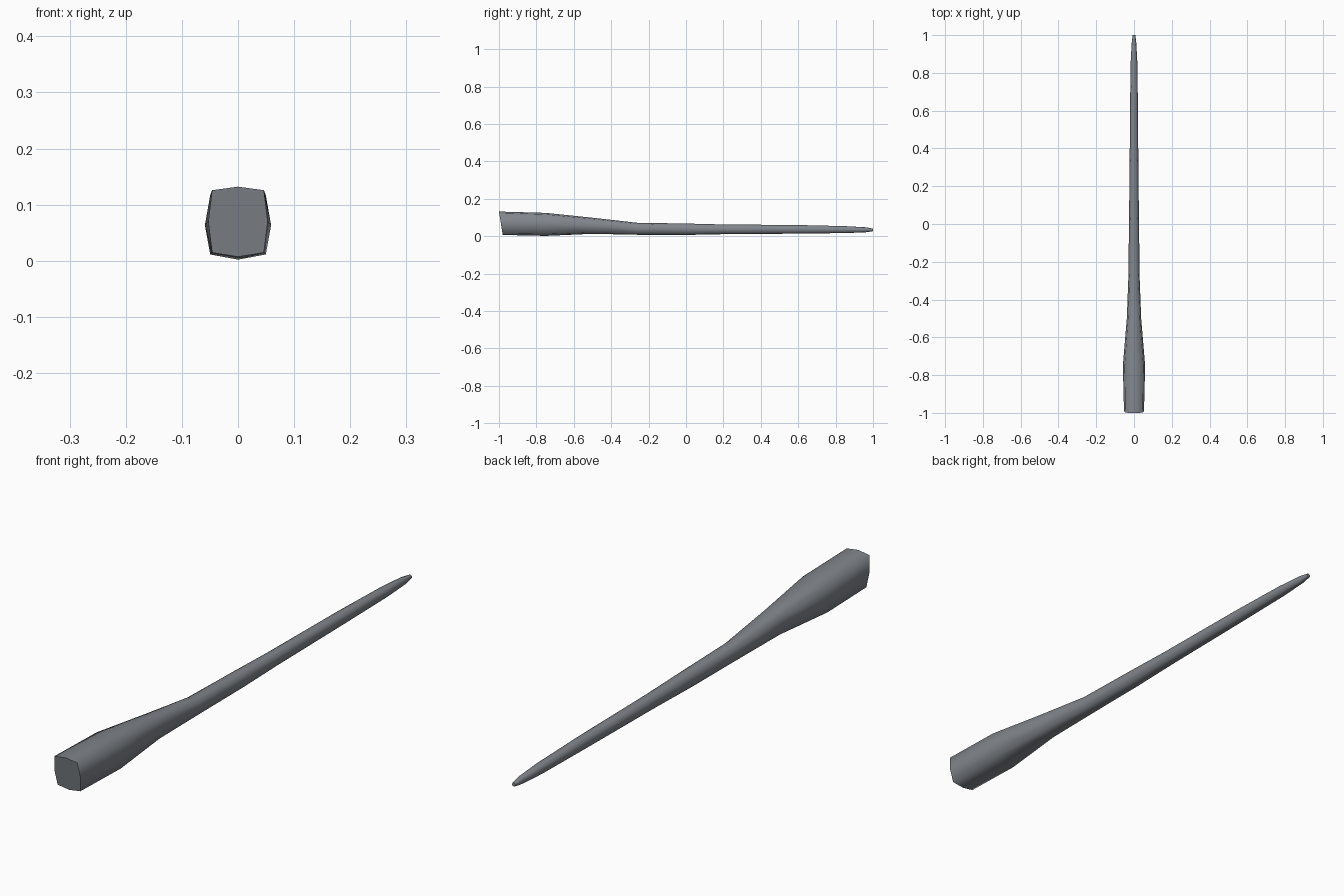
import bpy, bmesh

if "Cube" in bpy.data.objects:
    bpy.data.objects.remove(bpy.data.objects["Cube"])

# Stations along the shaft: y, half width, bottom z, top z, corner squareness
stations = [
    (-1.00, 0.053, 0.007, 0.132, 0.87),
    (-0.75, 0.059, 0.002, 0.125, 0.84),
    (-0.50, 0.038, 0.013, 0.099, 0.82),
    (-0.26, 0.029, 0.008, 0.072, 0.77),
    (0.00, 0.027, 0.007, 0.068, 0.75),
    (0.20, 0.024, 0.011, 0.063, 0.75),
    (0.60, 0.021, 0.014, 0.060, 0.75),
    (0.85, 0.018, 0.017, 0.054, 0.75),
    (0.96, 0.012, 0.021, 0.048, 0.75),
    (1.00, 0.007, 0.027, 0.041, 0.75),
]


def ring(bm, y, w, z0, z1, k, slant=0.0):
    """Eight-sided section; slant pushes the lower edge along +y."""
    mid, h = (z0 + z1) / 2, (z1 - z0) / 2
    outline = [(0, 1), (k, k + 0.03), (1, 0), (k, -k - 0.01),
               (0, -1), (-k, -k - 0.01), (-1, 0), (-k, k + 0.03)]
    return [bm.verts.new((a * w, y + slant * (1 - b) / 2, mid + b * h))
            for a, b in outline]


# Handle and tapered shaft lofted as one smooth skin
bm = bmesh.new()
rings = [ring(bm, *s, slant=0.02 if i == 0 else 0.0)
         for i, s in enumerate(stations)]
for a, b in zip(rings, rings[1:]):
    for i in range(8):
        j = (i + 1) % 8
        bm.faces.new((a[i], a[j], b[j], b[i]))
caps = [bm.faces.new(rings[0]), bm.faces.new(rings[-1])]
bmesh.ops.recalc_face_normals(bm, faces=bm.faces)

# Smooth sides, crisp end caps
for face in bm.faces:
    face.smooth = True
for cap in caps:
    for edge in cap.edges:
        edge.smooth = False

mesh = bpy.data.meshes.new("tapered_shaft")
bm.to_mesh(mesh)
bm.free()
shaft = bpy.data.objects.new("tapered_shaft", mesh)
bpy.context.collection.objects.link(shaft)

# Dark slate colour
slate = bpy.data.materials.new("dark_slate")
slate.diffuse_color = (0.22, 0.24, 0.265, 1.0)
slate.use_nodes = True
slate.node_tree.nodes["Principled BSDF"].inputs["Base Color"].default_value = slate.diffuse_color
mesh.materials.append(slate)
